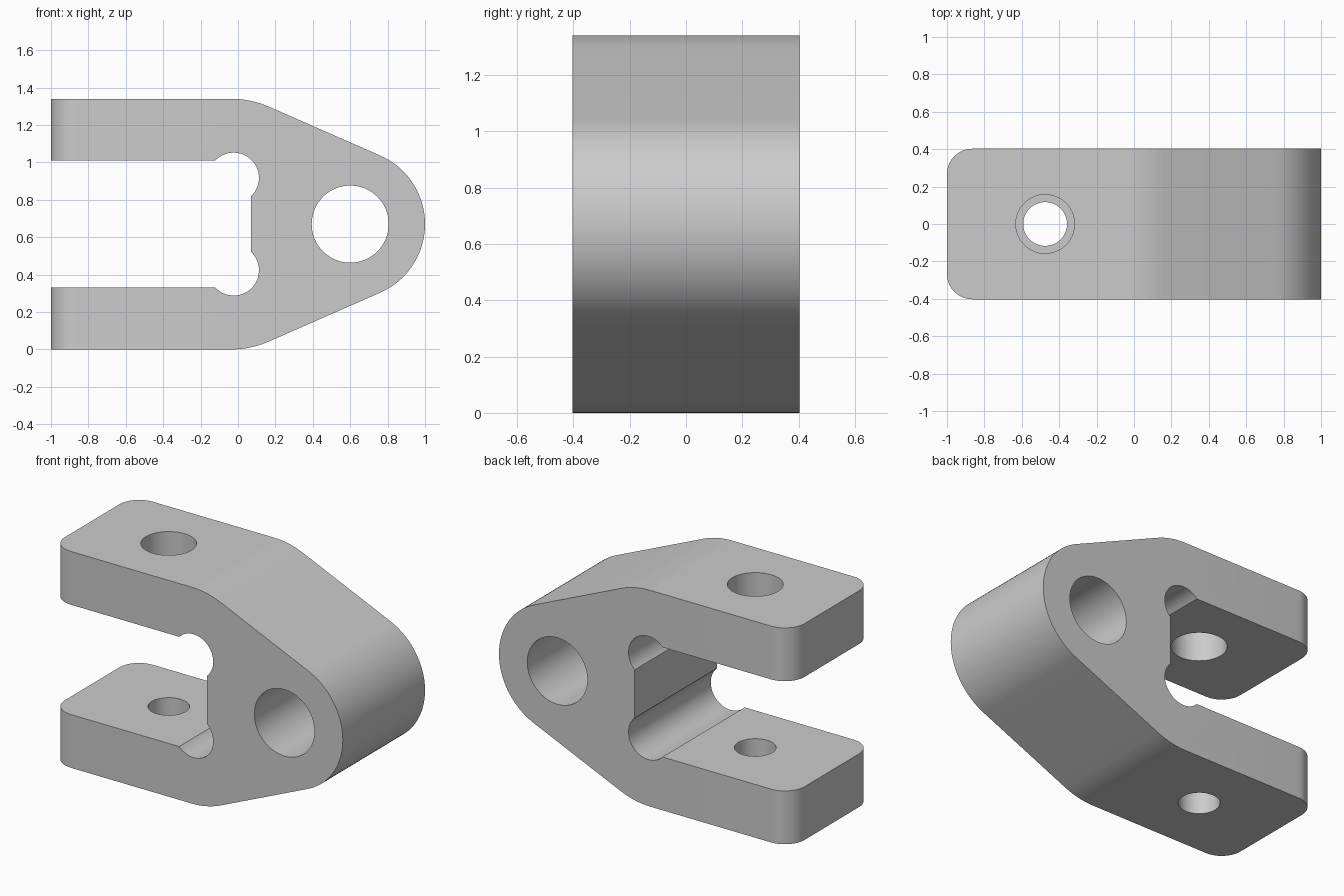
import bpy
import bmesh
from math import sin, cos, radians
from mathutils import Vector

cube = bpy.data.objects.get("Cube")
if cube:
    bpy.data.objects.remove(cube, do_unlink=True)

DEPTH = 0.805
HEIGHT = 1.34
MID = HEIGHT / 2
SLOPE = 66.3      # direction of the sloped flank's normal

steel = bpy.data.materials.new("light_grey")
steel.use_nodes = True
grey = (0.6, 0.6, 0.6, 1)
steel.diffuse_color = grey
steel.node_tree.nodes["Principled BSDF"].inputs["Base Color"].default_value = grey


def arc(cx, cz, r, start, end, steps):
    angles = [radians(start + (end - start) * i / steps) for i in range(steps + 1)]
    return [(cx + r * cos(a), cz + r * sin(a)) for a in angles]


# Upper half of the side profile: eye, shoulder, arm end, corner relief
upper = arc(0.6, MID, 0.4, 0, SLOPE, 20)
upper += arc(-0.036, HEIGHT - 0.5, 0.5, SLOPE, 90, 10)
upper += [(-1, HEIGHT), (-1, 1.01)]
upper += arc(-0.023, 0.917, 0.135, 136.5, -46.5, 32)
lower = [(x, HEIGHT - z) for x, z in reversed(upper[1:])]

# Clevis body extruded across the depth
bm = bmesh.new()
face = bm.faces.new([bm.verts.new((x, -DEPTH / 2, z)) for x, z in upper + lower])
moved = bmesh.ops.extrude_face_region(bm, geom=[face])["geom"]
bmesh.ops.translate(bm, vec=(0, DEPTH, 0),
                    verts=[v for v in moved if isinstance(v, bmesh.types.BMVert)])
bmesh.ops.recalc_face_normals(bm, faces=bm.faces)

# Rounded vertical corners at the arm ends
tips = [e for e in bm.edges
        if all(v.co.x < -0.99 for v in e.verts)
        and abs(e.verts[0].co.y - e.verts[1].co.y) < 0.01]
bmesh.ops.bevel(bm, geom=tips, offset=0.135, offset_type='OFFSET',
                segments=10, profile=0.5, affect='EDGES')
mesh = bpy.data.meshes.new("clevis_bracket")
bm.to_mesh(mesh)
bm.free()
body = bpy.data.objects.new("clevis_bracket", mesh)
bpy.context.collection.objects.link(body)
mesh.materials.append(steel)

# Pivot bore through the eye, wide bolt hole above, narrow one below
cutters = []


def drill(name, radius, length, location, rotation=(0, 0, 0)):
    bpy.ops.mesh.primitive_cylinder_add(vertices=64, radius=radius, depth=length,
                                        location=location, rotation=rotation)
    cutter = bpy.context.object
    cutter.name = name
    cutter.hide_render = True
    cutter.data.materials.append(steel)
    cutters.append(cutter)
    mod = body.modifiers.new(name, 'BOOLEAN')
    mod.operation = 'DIFFERENCE'
    mod.solver = 'EXACT'
    mod.object = cutter


drill("pivot_bore", 0.206, 2, (0.6, 0, MID), (radians(90), 0, 0))
drill("upper_bolt_hole", 0.157, 0.6, (-0.475, 0, HEIGHT - 0.1))
drill("lower_bolt_hole", 0.117, 0.6, (-0.475, 0, 0.1))

# Bake the holes and remove the cutters
bpy.context.view_layer.update()
graph = bpy.context.evaluated_depsgraph_get()
body.data = bpy.data.meshes.new_from_object(body.evaluated_get(graph))
body.modifiers.clear()
for cutter in cutters:
    bpy.data.objects.remove(cutter, do_unlink=True)

# Smooth curved walls, sharp rims
bpy.ops.object.select_all(action='DESELECT')
body.select_set(True)
bpy.context.view_layer.objects.active = body
bpy.ops.object.shade_smooth_by_angle(angle=radians(30))
